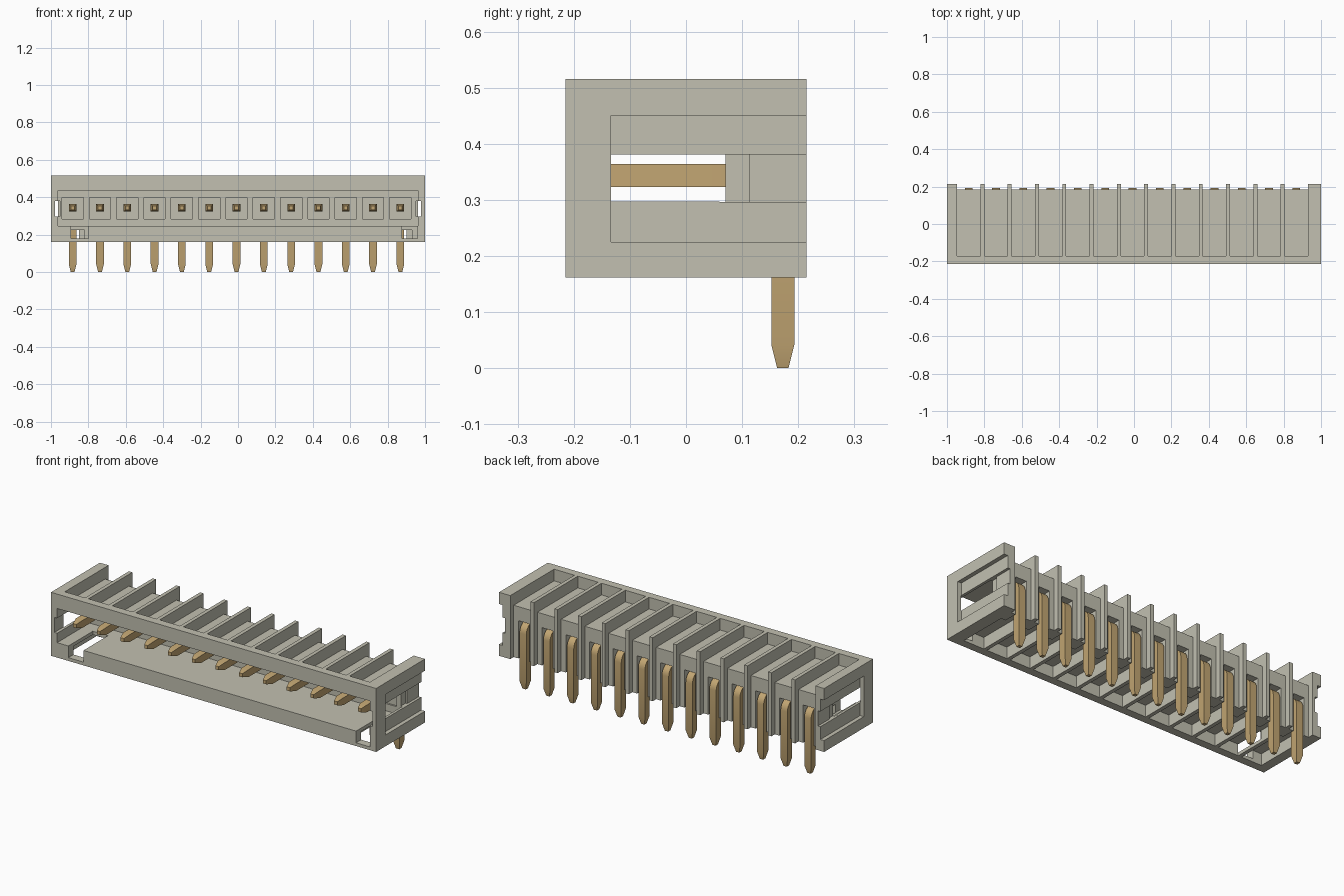
import bpy, bmesh, math
from mathutils import Vector

cube = bpy.data.objects.get("Cube")
if cube:
    bpy.data.objects.remove(cube, do_unlink=True)


def material(name, rgb):
    m = bpy.data.materials.new(name)
    m.use_nodes = True
    m.diffuse_color = (*rgb, 1)
    b = m.node_tree.nodes["Principled BSDF"]
    b.inputs["Base Color"].default_value = (*rgb, 1)
    b.inputs["Roughness"].default_value = 0.6
    return m


plastic = material("warm grey plastic", (0.54, 0.53, 0.44))
brass = material("brass", (0.54, 0.38, 0.17))


def make_object(name, bm, mat):
    bmesh.ops.recalc_face_normals(bm, faces=bm.faces)
    me = bpy.data.meshes.new(name)
    bm.to_mesh(me)
    bm.free()
    me.materials.append(mat)
    ob = bpy.data.objects.new(name, me)
    bpy.context.collection.objects.link(ob)
    return ob


def boxes(name, spans, mat):
    """One mesh of separate boxes, each given as (x0, x1, y0, y1, z0, z1)."""
    bm = bmesh.new()
    for x0, x1, y0, y1, z0, z1 in spans:
        vs = bmesh.ops.create_cube(bm, size=1)["verts"]
        for v in vs:
            v.co = ((x0 + x1) / 2 + v.co.x * (x1 - x0),
                    (y0 + y1) / 2 + v.co.y * (y1 - y0),
                    (z0 + z1) / 2 + v.co.z * (z1 - z0))
    return make_object(name, bm, mat)


PITCH = 0.146
PINS = [-0.008 + PITCH * (i - 6) for i in range(13)]
CELL = 0.0625      # half width between two ribs


def per_pin(half, y0, y1, z0, z1):
    return [(p - half, p + half, y0, y1, z0, z1) for p in PINS]


def both_ends(x0, x1, y0, y1, z0, z1):
    return [(x0, x1, y0, y1, z0, z1), (-x1, -x0, y0, y1, z0, z1)]


# Housing block, then everything that is hollowed out of it
housing = boxes("housing", [(-1, 1, -0.215, 0.215, 0.162, 0.515)], plastic)
cuts = {
    "mating_cavity": [(-0.962, 0.962, -0.3, 0.07, 0.245, 0.435)],
    "top_slots": per_pin(CELL, -0.17, 0.3, 0.45, 0.6),
    "bottom_slots": per_pin(CELL, -0.17, 0.11, 0.1, 0.226),
    "back_cells": per_pin(CELL, 0.185, 0.4, 0.05, 0.7),
    "pin_channels": per_pin(0.034, 0.10, 0.35, 0.08, 0.372),
    "pin_recesses": per_pin(0.057, 0.0, 0.08, 0.285, 0.40),
    "key_notches": [(-0.893, -0.80, -0.3, 0.0, 0.18, 0.30),
                    (0.877, 0.961, -0.3, 0.0, 0.18, 0.30)],
    "end_pockets": both_ends(0.977, 1.1, -0.134, 0.3, 0.225, 0.45),
    "end_windows": both_ends(0.90, 0.979, -0.35, 0.07, 0.297, 0.381),
    "end_grooves": both_ends(0.962, 1.2, 0.11, 0.35, 0.296, 0.381),
    "end_steps": both_ends(0.953, 1.2, 0.06, 0.112, 0.296, 0.381),
}
bpy.context.view_layer.objects.active = housing
for name, spans in cuts.items():
    cutter = boxes(name, spans, plastic)
    cutter.hide_render = True
    mod = housing.modifiers.new(name, 'BOOLEAN')
    mod.operation = 'DIFFERENCE'
    mod.solver = 'EXACT'
    mod.object = cutter
    bpy.ops.object.modifier_apply(modifier=name)
    bpy.data.objects.remove(cutter, do_unlink=True)

# Pin path: y, z, travel angle below horizontal, half thickness
HALF, R = 0.0205, 0.0325
path = [(-0.172, 0.343, 0, 0.010), (-0.135, 0.343, 0, HALF)]
for k in range(7):
    a = math.radians(15 * k)
    path.append((0.14 + R * math.sin(a), 0.343 - R + R * math.cos(a), a, HALF))
path += [(0.1725, 0.042, math.pi / 2, HALF), (0.1725, 0, math.pi / 2, 0.010)]


def make_pin(name, x):
    bm = bmesh.new()
    rings = []
    for y, z, a, h in path:
        n = Vector((0, math.sin(a), math.cos(a)))
        c = Vector((x, y, z))
        rings.append([bm.verts.new(c + Vector((sx * h, 0, 0)) + n * (sn * h))
                      for sx, sn in ((-1, -1), (1, -1), (1, 1), (-1, 1))])
    for r, s in zip(rings, rings[1:]):
        for i in range(4):
            j = (i + 1) % 4
            bm.faces.new((r[i], r[j], s[j], s[i]))
    bm.faces.new(rings[0])
    bm.faces.new(rings[-1])
    return make_object(name, bm, brass)


# Right-angle contact pins
for i, x in enumerate(PINS):
    pin = make_pin(f"pin_{i + 1}", x)
    bpy.ops.object.select_all(action='DESELECT')
    pin.select_set(True)
    bpy.context.view_layer.objects.active = pin
    bpy.ops.object.shade_smooth_by_angle(angle=math.radians(20))
